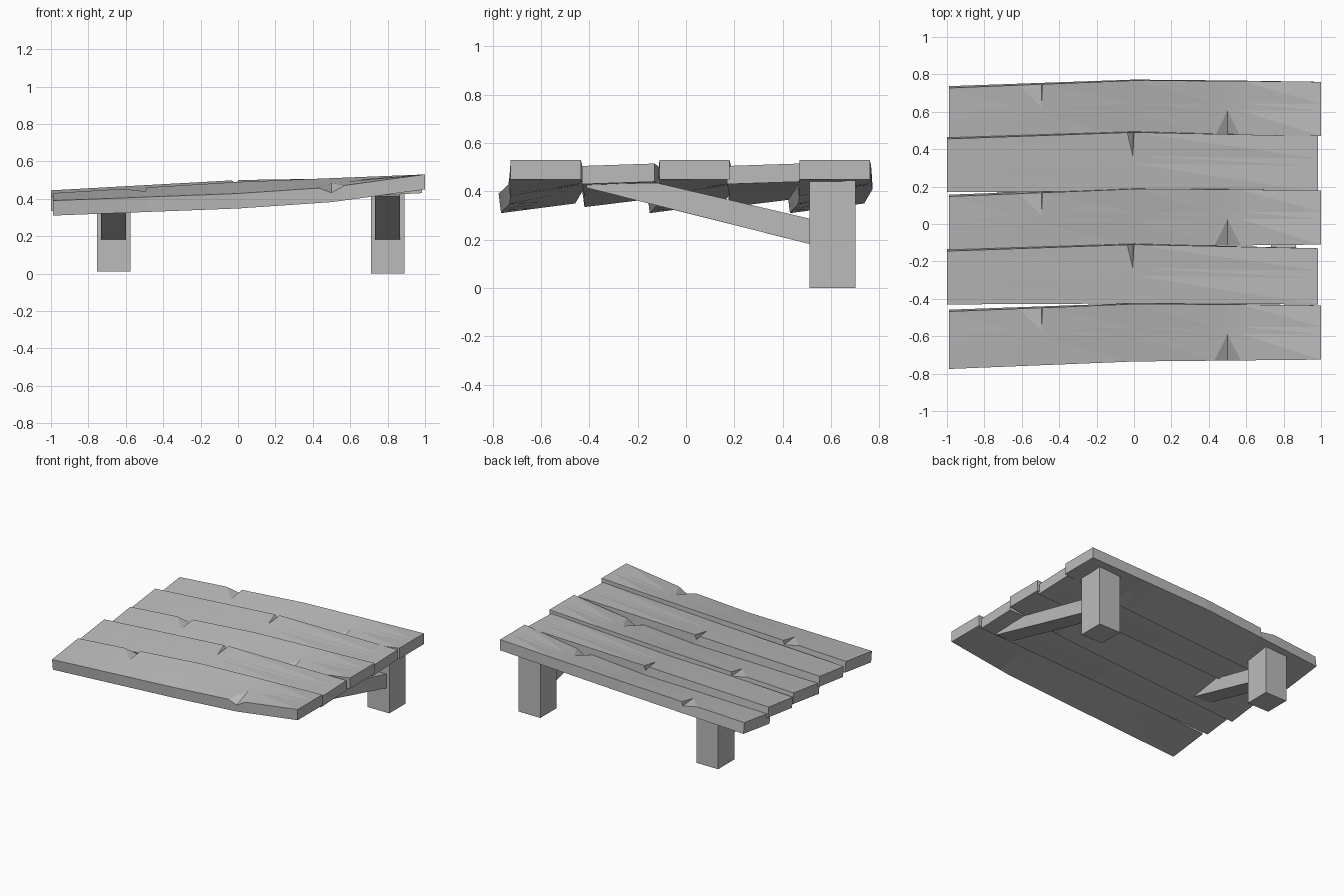
import bpy, bmesh

cube = bpy.data.objects.get("Cube")
if cube:
    bpy.data.objects.remove(cube, do_unlink=True)

grey = bpy.data.materials.new("weathered_grey")
grey.use_nodes = True
colour = (0.5, 0.5, 0.5, 1)
grey.diffuse_color = colour
grey.node_tree.nodes["Principled BSDF"].inputs["Base Color"].default_value = colour


def finish(bm, name):
    bmesh.ops.recalc_face_normals(bm, faces=bm.faces)
    mesh = bpy.data.meshes.new(name)
    bm.to_mesh(mesh)
    bm.free()
    mesh.materials.append(grey)
    obj = bpy.data.objects.new(name, mesh)
    bpy.context.collection.objects.link(obj)
    return obj


def extrude_profile(name, points, x0, x1):
    """Solid with a y-z outline, running from x0 to x1."""
    bm = bmesh.new()
    face = bm.faces.new([bm.verts.new((x0, y, z)) for y, z in points])
    grown = bmesh.ops.extrude_face_region(bm, geom=[face])["geom"]
    moved = [v for v in grown if isinstance(v, bmesh.types.BMVert)]
    bmesh.ops.translate(bm, verts=moved, vec=(x1 - x0, 0, 0))
    return finish(bm, name)


def section(profile, x):
    """Edge values (front y, back y, front top, back top) at a given x."""
    for a, b in zip(profile, profile[1:]):
        if x <= b[0]:
            t = (x - a[0]) / (b[0] - a[0])
            return [p + (q - p) * t for p, q in zip(a[1:], b[1:])]
    return profile[-1][1:]


def plank(name, profile, notches, offset, thick):
    """Twisted board; each notch is (x, left width, right width, edge row, depth)."""
    xs = {p[0] for p in profile}
    for x, left, right, row, depth in notches:
        xs |= {x - left, x, x + right}
    xs = sorted(xs)
    rows = [0, 0.47, 0.6, 1]
    low = {(xs.index(n[0]), n[3]): n[4] for n in notches}
    bm = bmesh.new()
    top, bottom = [], []
    for i, x in enumerate(xs):
        yf, yb, zf, zb = section(profile, x)
        lean = 0.005 * (1 - x)
        pts = [(yf + (yb - yf) * r + offset, zf + (zb - zf) * r) for r in rows]
        top.append([bm.verts.new((x, y, z - low.get((i, j), 0)))
                    for j, (y, z) in enumerate(pts)])
        bottom.append([bm.verts.new((x, y + lean, z - thick)) for y, z in pts])
    last = len(rows) - 1
    for i in range(len(xs) - 1):
        for j in range(last):
            ids = [(i, j), (i + 1, j), (i + 1, j + 1), (i, j + 1)]
            quad = [top[a][b] for a, b in ids]
            k = next((n for n in range(4) if ids[n] in low), 0)
            quad = quad[k:] + quad[:k]
            # the dent folds along the diagonal that reaches its tip
            bm.faces.new((quad[0], quad[1], quad[3]))
            bm.faces.new((quad[1], quad[2], quad[3]))
            bm.faces.new([bottom[a][b] for a, b in reversed(ids)])
        for j in (0, last):
            bm.faces.new((top[i][j], top[i + 1][j], bottom[i + 1][j], bottom[i][j]))
    for i in (0, len(xs) - 1):
        for j in range(last):
            bm.faces.new((top[i][j], top[i][j + 1], bottom[i][j + 1], bottom[i][j]))
    return finish(bm, name)


# Wide boards: x, front y, back y, front top z, back top z
wide = [(-0.99, -0.775, -0.468, 0.39, 0.43),
        (0, -0.735, -0.428, 0.428, 0.49),
        (0.5, -0.73, -0.43, 0.462, 0.51),
        (1, -0.725, -0.435, 0.53, 0.53)]
wide_notches = [(-0.495, 0.12, 0.006, 3, 0.03), (0.5, 0.07, 0.07, 0, 0.03)]
for n, offset in enumerate((0, 0.615, 1.195)):
    plank(f"wide_plank_{n + 1}", wide, wide_notches, offset, 0.08)

# Boards between them
between = [(-1, -0.43, -0.145, 0.41, 0.445),
           (0, -0.425, -0.11, 0.455, 0.50),
           (0.985, -0.43, -0.13, 0.505, 0.515)]
between_notches = [(-0.006, 0.03, 0.006, 3, 0.035)]
for n, offset in enumerate((0, 0.6)):
    plank(f"between_plank_{n + 1}", between, between_notches, offset, 0.075)

# Back posts and slanted braces: side, post x, foot z, post top z, brace top z
for side, x, foot, head, cut in (("right", -0.665, 0.01, 0.39, 0.37),
                                 ("left", 0.8, 0, 0.445, 0.435)):
    extrude_profile(f"{side}_post",
                    [(0.51, foot), (0.70, foot), (0.70, head), (0.51, head)],
                    x - 0.09, x + 0.09)
    slope = 0.255
    tip = cut - 0.02
    extrude_profile(f"{side}_brace",
                    [(0.52, 0.18), (0.52, 0.285),
                     (0.51 - (cut - 0.285) / 0.238, cut),
                     (0.51 - (tip - 0.18) / slope, cut - 0.005),
                     (0.51 - (tip - 0.18) / slope, tip)],
                    x - 0.067, x + 0.067)
